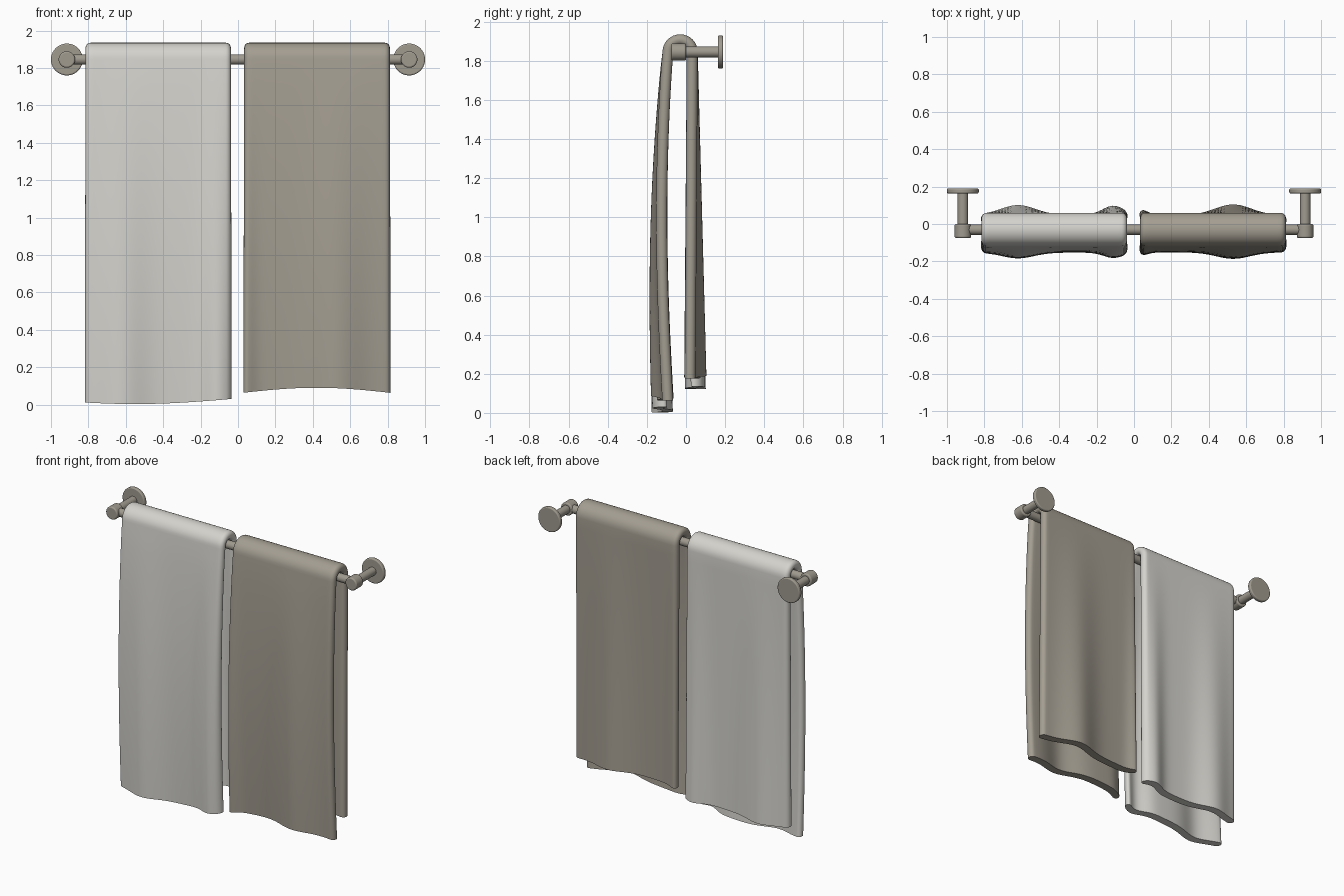
import bpy
import bmesh
from math import sin, cos, pi, sqrt, exp, radians

old = bpy.data.objects.get("Cube")
if old:
    bpy.data.objects.remove(old, do_unlink=True)


def make_material(name, rgb):
    mat = bpy.data.materials.new(name)
    mat.use_nodes = True
    mat.diffuse_color = (*rgb, 1)
    mat.node_tree.nodes["Principled BSDF"].inputs["Base Color"].default_value = (*rgb, 1)
    return mat


white = make_material("off white cotton", (0.66, 0.65, 0.61))
beige = make_material("warm beige cotton", (0.37, 0.34, 0.285))
metal = make_material("brushed metal", (0.35, 0.325, 0.275))

BAR_Y, BAR_Z = -0.03, 1.845
HALF = 0.028          # half thickness of the cloth
BEND = 0.062          # radius of the cloth's middle over the bar


def smooth(obj, angle=40):
    bpy.ops.object.select_all(action="DESELECT")
    obj.select_set(True)
    bpy.context.view_layer.objects.active = obj
    bpy.ops.object.shade_smooth_by_angle(angle=radians(angle))


# Rail hardware
def rod(name, radius, start, end, bevel=0.0):
    """Cylinder between two points that lie along the x or y axis."""
    along_x = abs(end[0] - start[0]) > abs(end[1] - start[1])
    length = sum(abs(b - a) for a, b in zip(start, end))
    middle = [(a + b) / 2 for a, b in zip(start, end)]
    turn = (0, pi / 2, 0) if along_x else (pi / 2, 0, 0)
    bpy.ops.mesh.primitive_cylinder_add(vertices=48, radius=radius, depth=length,
                                        location=middle, rotation=turn)
    obj = bpy.context.object
    obj.name = name
    obj.data.materials.append(metal)
    if bevel:
        mod = obj.modifiers.new("soft edge", "BEVEL")
        mod.width, mod.segments, mod.limit_method = bevel, 3, "ANGLE"
    smooth(obj)


rod("rail", 0.028, (-0.9, BAR_Y, BAR_Z), (0.9, BAR_Y, BAR_Z))
for side, label in ((1, "left"), (-1, "right")):
    x = side * 0.915
    rod(label + "_rail_cap", 0.044, (x, -0.075, BAR_Z), (x, 0.0, BAR_Z), 0.008)
    rod(label + "_wall_post", 0.028, (x, -0.01, BAR_Z), (x, 0.175, BAR_Z))
    rod(label + "_wall_plate", 0.085, (x, 0.163, BAR_Z), (x, 0.19, BAR_Z), 0.007)


# Towels
def bump(x, centre, width):
    return exp(-((x - centre) / width) ** 2)


def white_folds(x):
    return -0.75 + 1.6 * bump(x, -0.62, 0.13) + 1.5 * bump(x, -0.11, 0.08)


def beige_folds(x):
    return -0.85 + 1.8 * bump(x, 0.53, 0.14) + 1.0 * bump(x, 0.03, 0.06)


def white_hem(x):
    return 0.003 + 0.04 * (1 - cos((x + 0.55) * 2.7)) / 1.2


def beige_hem(x):
    return 0.062 + 0.028 * cos((x - 0.42) * 3.9)


def towel(name, x0, x1, folds, hem, back_rise, mat):
    # Samples across the cloth, with rounded side edges: (x, half thickness)
    round_steps, flat_steps, leg_steps, arc_steps = 5, 40, 24, 16
    edge = [(HALF * (1 - cos(i * pi / 2 / round_steps)),
             HALF * sin(i * pi / 2 / round_steps)) for i in range(round_steps)]
    across = [(x0 + d, h) for d, h in edge]
    inner = x1 - x0 - 2 * HALF
    across += [(x0 + HALF + inner * i / flat_steps, HALF) for i in range(flat_steps + 1)]
    across += [(x1 - d, h) for d, h in reversed(edge)]

    # Stations along the cloth: up the front, over the rail, down the back
    stations = [("front", 1 - i / leg_steps) for i in range(leg_steps)]
    stations += [("arc", pi - pi * i / arc_steps) for i in range(arc_steps + 1)]
    stations += [("back", (i + 1) / leg_steps) for i in range(leg_steps)]

    def point(kind, t, x, offset):
        if kind == "arc":
            r = BEND + offset
            return (x, BAR_Y + r * cos(t), BAR_Z + r * sin(t))
        x += 0.004 * t * (2 * (x - x0) / (x1 - x0) - 1)
        if kind == "front":
            belly = BEND + 0.046 * sin(2.5 * t ** 0.85)
            y = BAR_Y - belly - 0.033 * t * folds(x) - offset
            low = hem(x)
        else:
            y = BAR_Y + BEND + t * (0.014 + 0.032 * folds(x)) + offset
            low = back_rise + 0.5 * hem(x)
        return (x, y, BAR_Z + (low - BAR_Z) * t)

    bm = bmesh.new()
    rings = []
    for kind, t in stations:
        outer = [bm.verts.new(point(kind, t, x, h)) for x, h in across]
        under = [bm.verts.new(point(kind, t, x, -h)) for x, h in reversed(across)]
        rings.append(outer + under)
    count = len(rings[0])
    for a, b in zip(rings, rings[1:]):
        for i in range(count):
            j = (i + 1) % count
            bm.faces.new((a[i], a[j], b[j], b[i]))
    # Flat hems
    for ring in (rings[0], rings[-1]):
        for i in range(count // 2 - 1):
            bm.faces.new((ring[i], ring[i + 1], ring[count - 2 - i], ring[count - 1 - i]))
    bmesh.ops.remove_doubles(bm, verts=bm.verts, dist=0.0002)
    bmesh.ops.recalc_face_normals(bm, faces=bm.faces)
    mesh = bpy.data.meshes.new(name)
    bm.to_mesh(mesh)
    bm.free()
    mesh.materials.append(mat)
    obj = bpy.data.objects.new(name, mesh)
    bpy.context.collection.objects.link(obj)
    smooth(obj, 50)


towel("white_towel", -0.815, -0.038, white_folds, white_hem, 0.12, white)
towel("beige_towel", 0.033, 0.812, beige_folds, beige_hem, 0.145, beige)
